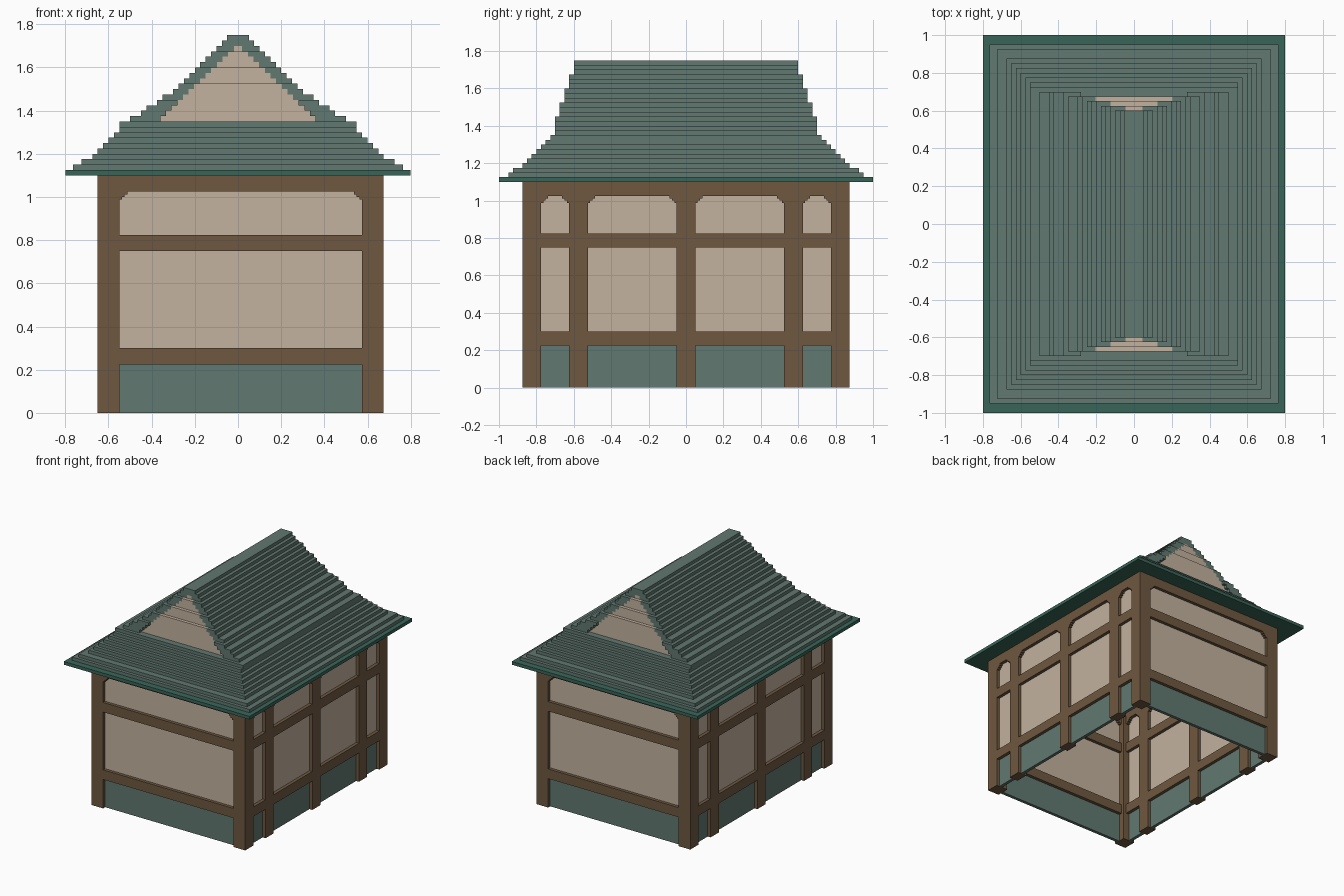
import bpy, bmesh

cube = bpy.data.objects.get("Cube")
if cube:
    bpy.data.objects.remove(cube, do_unlink=True)


def material(name, rgb):
    lin = [((c / 255 + 0.055) / 1.055) ** 2.4 for c in rgb] + [1.0]
    m = bpy.data.materials.new(name)
    m.use_nodes = True
    m.diffuse_color = lin
    bsdf = m.node_tree.nodes["Principled BSDF"]
    bsdf.inputs["Base Color"].default_value = lin
    bsdf.inputs["Roughness"].default_value = 0.8
    return m


TIMBER = material("brown timber", (110, 88, 65))
PLASTER = material("cream plaster", (195, 178, 159))
SLATE = material("grey green slate", (97, 120, 113))
EAVE = material("dark green trim", (57, 101, 89))


def boxes(name, parts, mat):
    """One object made of boxes, each given as (x0, x1, y0, y1, z0, z1)."""
    bm = bmesh.new()
    for x0, x1, y0, y1, z0, z1 in parts:
        verts = bmesh.ops.create_cube(bm, size=1)["verts"]
        for v in verts:
            v.co = ((x0 + x1) / 2 + v.co.x * (x1 - x0),
                    (y0 + y1) / 2 + v.co.y * (y1 - y0),
                    (z0 + z1) / 2 + v.co.z * (z1 - z0))
    me = bpy.data.meshes.new(name)
    bm.to_mesh(me)
    bm.free()
    me.materials.append(mat)
    ob = bpy.data.objects.new(name, me)
    bpy.context.collection.objects.link(ob)
    return ob


# Body limits
XL, XR, YH, TOP = -0.65, 0.675, 0.875, 1.1
POST, FRAME = 0.1, 0.075


def place(side, u0, u1, d0, d1, z0, z1):
    """Box on a wall: u runs along the wall, d is depth in from its outer face."""
    if side == "front":
        return (u0, u1, -YH + d0, -YH + d1, z0, z1)
    if side == "back":
        return (u0, u1, YH - d1, YH - d0, z0, z1)
    if side == "left":
        return (XR - d1, XR - d0, u0, u1, z0, z1)
    return (XL + d0, XL + d1, u0, u1, z0, z1)


# Corner posts
boxes("corner_posts", [(x, x + POST, y, y + POST, 0, TOP)
                       for x in (XL, XR - POST) for y in (-YH, YH - POST)], TIMBER)

# Walls: bays between posts, three beams, corner braces and recessed panels
SIDE_POSTS = [(-0.625, -0.525), (-0.05, 0.05), (0.525, 0.625)]
SIDE_BAYS = [(-0.775, -0.625), (-0.525, -0.05), (0.05, 0.525), (0.625, 0.775)]
END_BAYS = [(XL + POST, XR - POST)]

for side in ("front", "back", "left", "right"):
    long_side = side in ("left", "right")
    frame, plaster, skirt = [], [], []
    if long_side:
        frame += [place(side, a, b, 0, FRAME, 0, TOP) for a, b in SIDE_POSTS]
    for a, b in (SIDE_BAYS if long_side else END_BAYS):
        for z0, z1 in ((0.225, 0.3), (0.75, 0.825), (1.025, TOP)):
            frame.append(place(side, a, b, 0, FRAME, z0, z1))
        # stepped braces in the upper corners
        for w, z0, z1 in ((0.038, 1.0125, 1.025), (0.025, 1.0, 1.0125),
                          (0.0125, 0.9875, 1.0)):
            frame.append(place(side, a, a + w, 0, FRAME, z0, z1))
            frame.append(place(side, b - w, b, 0, FRAME, z0, z1))
        for z0, z1 in ((0.3, 0.75), (0.825, 1.025)):
            plaster.append(place(side, a, b, 0.025, 0.05, z0, z1))
        skirt.append(place(side, a, b, 0.025, 0.05, 0, 0.225))
    boxes(side + "_wall_frame", frame, TIMBER)
    boxes(side + "_plaster_panels", plaster, PLASTER)
    boxes(side + "_skirt_panels", skirt, SLATE)

# Eave plate
boxes("eave_plate", [(-0.8, 0.8, -1, 1, TOP, 1.125)], EAVE)

# Roof courses, from the eave up: half width and half depth of each step
STEP = 0.025
HALF_X = [.765, .725, .675, .65, .625, .6, .575, .55, .55, .5, .45, .425, .375,
          .35, .3, .275, .25, .225, .2, .175, .15, .125, .1, .075, .05]
HALF_Y = [.95, .925, .875, .85, .825, .8, .775, .75, .725, .7, .7, .7, .7] \
    + [.675] * 3 + [.65] * 3 + [.625] * 3 + [.6] * 3
GABLE_START, GABLE_END = 9, 23

courses, gable = [], []
for i, (hx, hy) in enumerate(zip(HALF_X, HALF_Y)):
    z0 = 1.125 + i * STEP
    z1 = z0 + STEP
    if GABLE_START <= i < GABLE_END:
        # plaster core showing at both ends between the sloping roof bands
        c = 0.36 - (i - GABLE_START) * 0.0262
        cy = min(hy, 0.675)
        gable.append((-c, c, -cy, cy, z0, z1))
        courses.append((-hx, -c, -hy, hy, z0, z1))
        courses.append((c, hx, -hy, hy, z0, z1))
    else:
        courses.append((-hx, hx, -hy, hy, z0, z1))
boxes("roof_courses", courses, SLATE)
boxes("gable_ends", gable, PLASTER)
